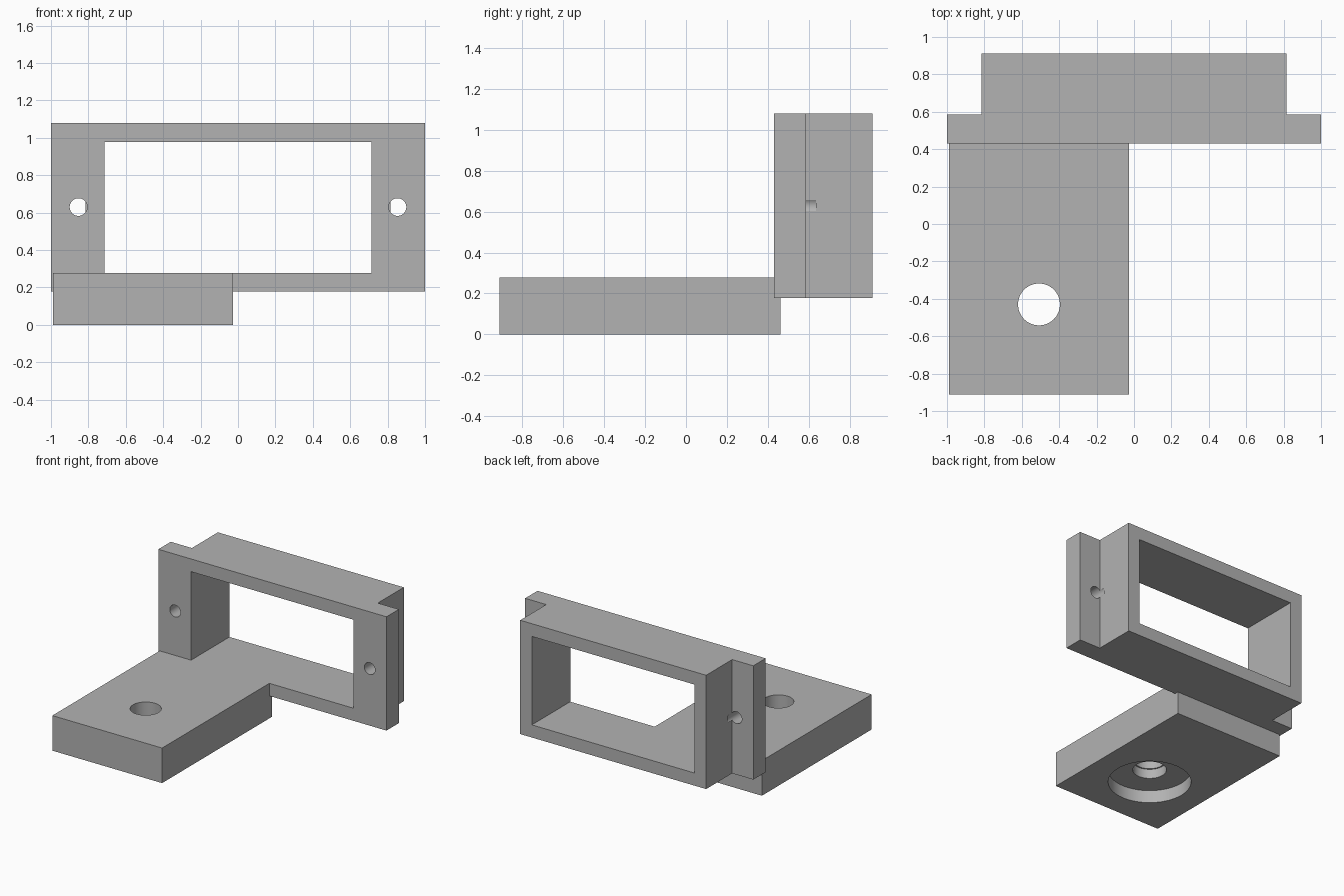
import bpy
from math import pi, radians
from mathutils import Vector

if "Cube" in bpy.data.objects:
    bpy.data.objects.remove(bpy.data.objects["Cube"], do_unlink=True)

grey = bpy.data.materials.new("plain_grey")
grey.use_nodes = True
grey.diffuse_color = (0.45, 0.45, 0.45, 1)
grey.node_tree.nodes["Principled BSDF"].inputs["Base Color"].default_value = grey.diffuse_color


def box(name, low, high):
    low, high = Vector(low), Vector(high)
    bpy.ops.mesh.primitive_cube_add(size=1, location=(low + high) / 2)
    ob = bpy.context.object
    ob.name = name
    ob.scale = high - low
    bpy.ops.object.transform_apply(location=True, rotation=False, scale=True)
    ob.data.materials.append(grey)
    return ob


def cylinder(name, radius, start, end):
    start, end = Vector(start), Vector(end)
    bpy.ops.mesh.primitive_cylinder_add(vertices=64, radius=radius,
                                        depth=(end - start).length,
                                        location=(start + end) / 2)
    ob = bpy.context.object
    ob.name = name
    if abs(end.y - start.y) > 0:
        ob.rotation_euler.x = pi / 2
    bpy.ops.object.transform_apply(location=True, rotation=True, scale=True)
    ob.data.materials.append(grey)
    return ob


def combine(target, tool, operation):
    # Apply the boolean and drop the helper
    mod = target.modifiers.new("cut", "BOOLEAN")
    mod.operation = operation
    mod.solver = "EXACT"
    mod.object = tool
    tool.hide_render = True
    bpy.ops.object.select_all(action="DESELECT")
    target.select_set(True)
    bpy.context.view_layer.objects.active = target
    bpy.ops.object.modifier_apply(modifier=mod.name)
    bpy.data.objects.remove(tool, do_unlink=True)


FRONT, STEP, BACK = 0.431, 0.586, 0.912
BASE, SILL, TOP = 0.178, 0.278, 1.08

# Frame: wide front flange with a deeper housing behind it
frame = box("mounting_frame", (-1, FRONT, BASE), (1, STEP, TOP))
combine(frame, box("housing", (-0.815, FRONT, BASE), (0.815, BACK, TOP)), "UNION")
combine(frame, box("window", (-0.713, 0.3, SILL), (0.713, 1.1, 0.979)), "DIFFERENCE")

# Screw holes, nicking the housing sides just behind the flange
for x in (-0.853, 0.853):
    combine(frame, cylinder("screw_hole", 0.047, (x, 0.3, 0.63), (x, 0.635, 0.63)), "DIFFERENCE")

# Foot arm, with a stepped bolt hole opened out underneath
arm = box("foot_arm", (-0.989, -0.912, 0), (-0.027, 0.462, SILL))
for radius, bottom, top in ((0.112, -0.1, 0.4), (0.122, -0.1, 0.175), (0.3, -0.1, 0.1)):
    combine(arm, cylinder("bolt_hole", radius, (-0.508, -0.43, bottom), (-0.508, -0.43, top)),
            "DIFFERENCE")

# Join foot and frame into one solid bracket
combine(frame, arm, "UNION")
frame.name = "bracket"
frame.select_set(True)
bpy.ops.object.shade_smooth_by_angle(angle=radians(30))
